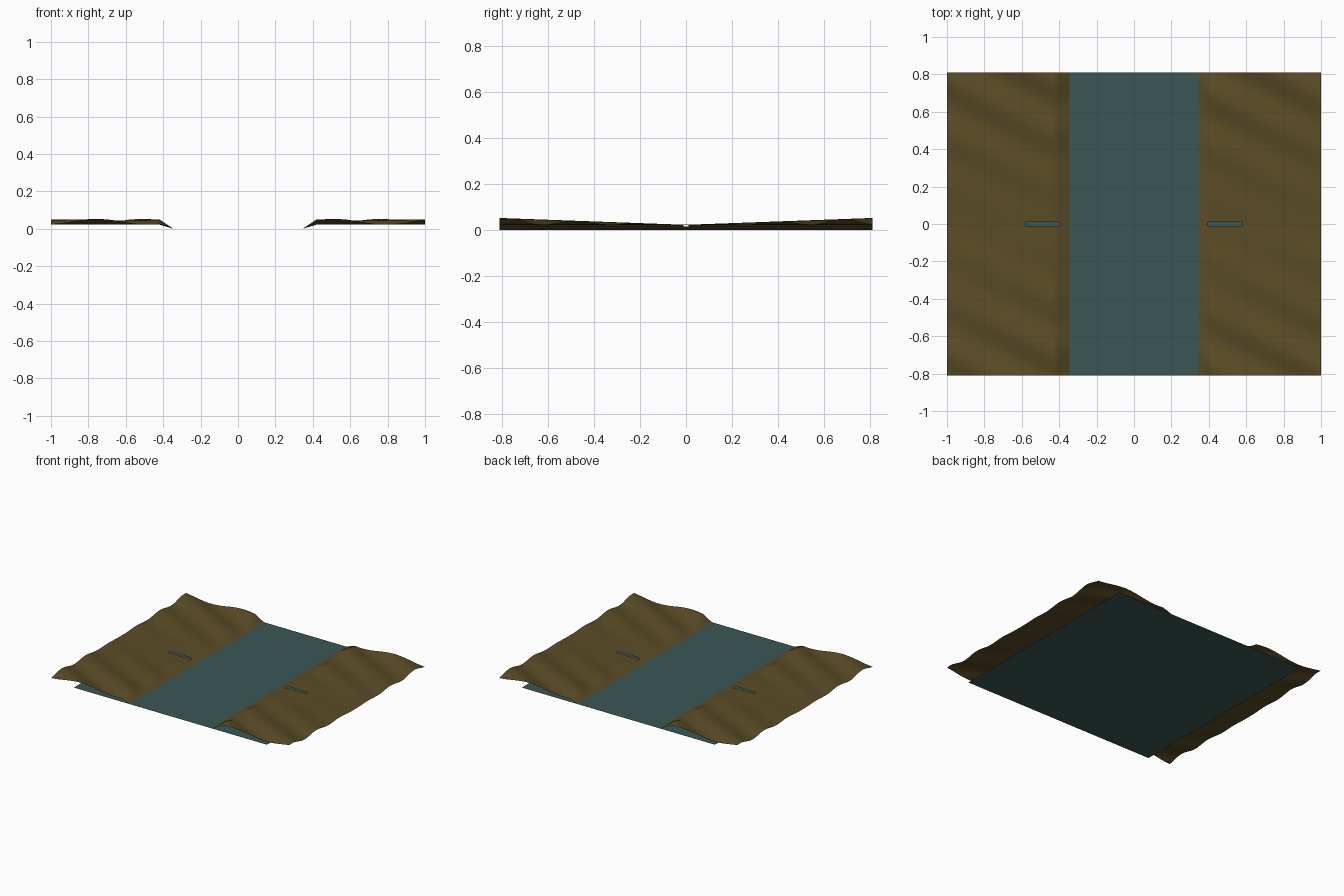
import bpy, bmesh, math

if "Cube" in bpy.data.objects:
    bpy.data.objects.remove(bpy.data.objects["Cube"])

HALF_Y = 0.81


def material(name, rgb):
    m = bpy.data.materials.new(name)
    m.diffuse_color = (*rgb, 1)
    m.use_nodes = True
    m.node_tree.nodes["Principled BSDF"].inputs["Base Color"].default_value = m.diffuse_color
    return m


def add_object(name, bm, mat):
    bmesh.ops.recalc_face_normals(bm, faces=bm.faces)
    # open sheets: make every face look upwards
    for f in bm.faces:
        f.normal_update()
        if f.normal.z < 0:
            f.normal_flip()
    me = bpy.data.meshes.new(name)
    bm.to_mesh(me)
    bm.free()
    me.materials.append(mat)
    ob = bpy.data.objects.new(name, me)
    bpy.context.collection.objects.link(ob)
    return ob


water_mat = material("river_teal", (0.044, 0.096, 0.091))
earth_mat = material("earth_brown", (0.105, 0.073, 0.020))

# River: one flat sheet that also runs under the banks
bm = bmesh.new()
bmesh.ops.create_grid(bm, x_segments=1, y_segments=1, size=HALF_Y)
add_object("river_water", bm, water_mat)


def bank_height(x, y):
    # diagonal ripples that grow from the middle towards both ends
    wave = 0.5 + 0.5 * math.sin(2 * math.pi * (x / 0.55 + y / 0.29) + 0.6)
    z = 0.022 + 0.030 * abs(y) / HALF_Y * wave
    # inner shore slopes down to the water
    return z * min(1.0, max(0.0, (x - 0.345) / 0.075))


# Bank: rippled sheet with a narrow slot on the centre line showing the water
def make_bank(name, turn):
    xs = [0.345, 0.37, 0.395] + [0.42 + 0.02 * i for i in range(30)]
    n = 40
    half = [0.01 + (HALF_Y - 0.01) * i / n for i in range(n + 1)]
    ys = [-v for v in reversed(half)] + half
    bm = bmesh.new()
    rows = [[bm.verts.new((turn * x, turn * y, bank_height(x, y)))
             for x in xs] for y in ys]
    for j in range(len(ys) - 1):
        for i in range(len(xs) - 1):
            if j == n and 0.39 < xs[i] < 0.57:
                continue
            bm.faces.new((rows[j][i], rows[j][i + 1],
                          rows[j + 1][i + 1], rows[j + 1][i]))
    ob = add_object(name, bm, earth_mat)
    ob.data.polygons.foreach_set("use_smooth", [True] * len(ob.data.polygons))
    # last column stretched to the exact outer edge
    for v in ob.data.vertices:
        if abs(v.co.x) > 0.995:
            v.co.x = turn
    return ob


make_bank("right_bank", 1)
make_bank("left_bank", -1)
